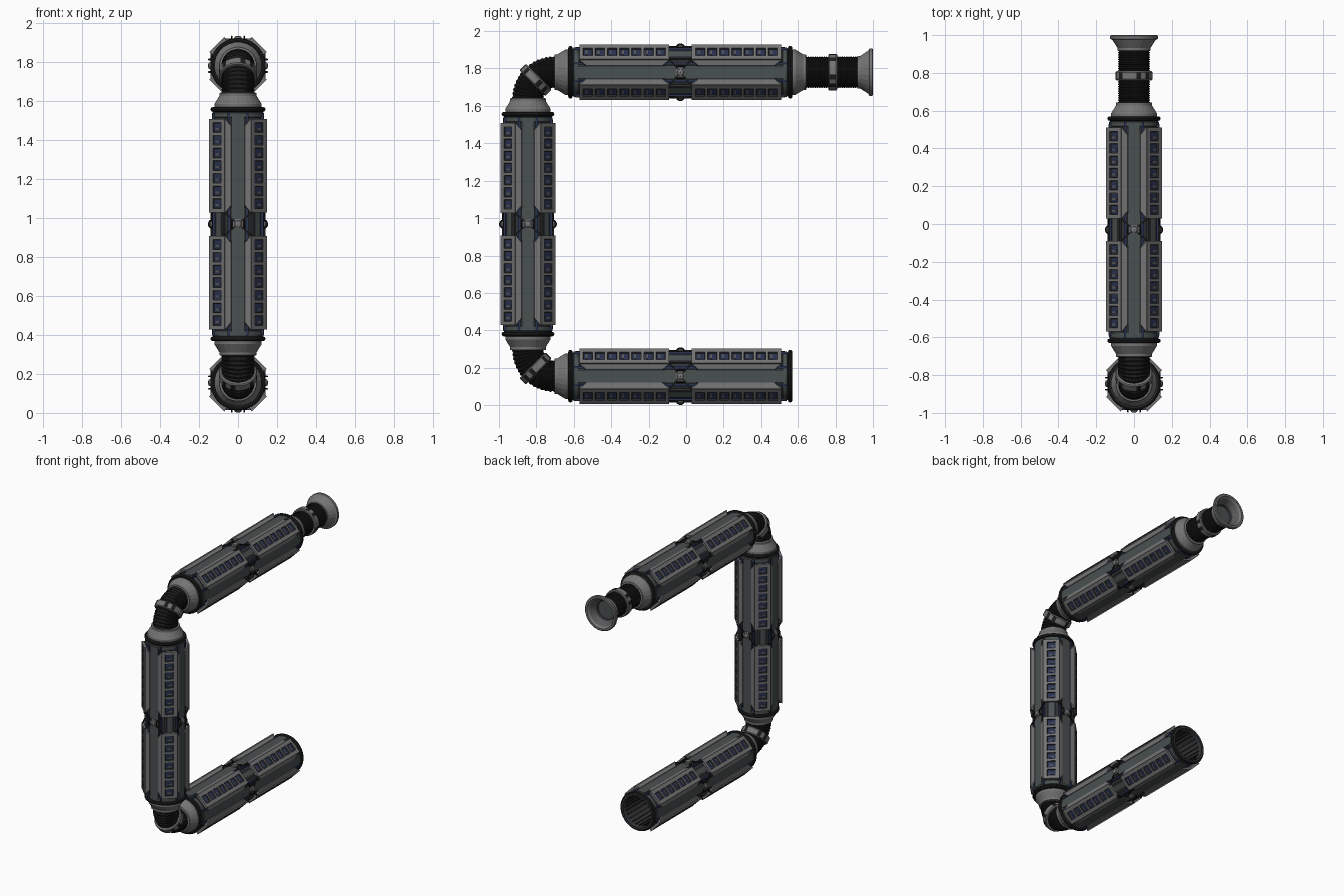
import bpy, bmesh, math
from mathutils import Matrix, Vector

if "Cube" in bpy.data.objects:
    bpy.data.objects.remove(bpy.data.objects["Cube"])

T = lambda x, y, z: Matrix.Translation((x, y, z))
R = lambda deg, ax: Matrix.Rotation(math.radians(deg), 4, ax)


def mat(name, r, g, b):
    m = bpy.data.materials.new(name)
    m.diffuse_color = (r, g, b, 1)
    m.use_nodes = True
    m.node_tree.nodes["Principled BSDF"].inputs["Base Color"].default_value = m.diffuse_color
    return m


GREY, GREEN, BLACK, NAVY, CHAR, STEEL = range(6)
MATS = [mat("panel_grey", .175, .175, .175), mat("green_grey", .068, .08, .079),
        mat("rubber_black", .012, .012, .012), mat("navy_blue", .022, .032, .085),
        mat("charcoal", .03, .032, .035), mat("steel_grey", .10, .10, .105)]


def put(names, bm, places, smooth=True):
    """Turn a bmesh into one shared mesh, placed once per matrix."""
    bmesh.ops.recalc_face_normals(bm, faces=bm.faces)
    for f in bm.faces:
        f.smooth = smooth
    me = bpy.data.meshes.new(names[0])
    bm.to_mesh(me)
    bm.free()
    for m in MATS:
        me.materials.append(m)
    if smooth:
        me.set_sharp_from_angle(angle=math.radians(30))
    for n, p in zip(names, places):
        ob = bpy.data.objects.new(n, me)
        bpy.context.collection.objects.link(ob)
        ob.matrix_world = p


def sweep(bm, stations, sides, mi, closed=False):
    """Skin circles (matrix, radius); returns the faces of each band."""
    rings = [[bm.verts.new(m @ Vector((r * math.cos(2 * math.pi * (k + .5) / sides),
                                       r * math.sin(2 * math.pi * (k + .5) / sides), 0)))
              for k in range(sides)] for m, r in stations]
    if closed:
        rings.append(rings[0])
    bands = []
    for a, b in zip(rings, rings[1:]):
        band = [bm.faces.new((a[k], a[(k + 1) % sides], b[(k + 1) % sides], b[k])) for k in range(sides)]
        for f in band:
            f.material_index = mi
        bands.append(band)
    return bands


def lathe(bm, prof, sides, mi, closed=False, base=Matrix()):
    return sweep(bm, [(base @ T(0, 0, z), r) for r, z in prof], sides, mi, closed)


def box(bm, size, m, mi):
    vs = bmesh.ops.create_cube(bm, size=1, matrix=m @ Matrix.Diagonal((*size, 1)))["verts"]
    for f in {f for v in vs for f in v.link_faces}:
        f.material_index = mi


# Placement of the three long modules (local z is the module axis)
ZB, ZT, YV, YC, ZC, H = .155, 1.78, -.845, -.03, .968, .6
bottom = T(0, YC, ZB) @ R(-90, 'X')
upright = T(0, YV, ZC)
top = T(0, YC, ZT) @ R(-90, 'X')
MODS = [bottom, upright, top]


def names(s):
    return [p + s for p in ("bottom_", "upright_", "top_")]


# Hollow core tube
bm = bmesh.new()
lathe(bm, [(.001, -.6), (.118, -.6), (.128, -.59), (.128, .6), (.116, .6), (.112, .59), (.112, -.58), (.001, -.58)],
      32, CHAR)
for k in range(24):  # ribs inside the open end
    box(bm, (.008, .008, 1.15), R(15 * k, 'Z') @ T(.110, 0, 0), BLACK)
put(names("core_tube"), bm, MODS)

# Rubber end rings and green collars
bm = bmesh.new()
for s in (-1, 1):
    lathe(bm, [(.130 + .012 * math.cos(a * math.pi / 4), s * .588 + .012 * math.sin(a * math.pi / 4))
               for a in range(8)], 32, BLACK, True)
    lathe(bm, [(.125, s * .545), (.133, s * .548), (.133, s * .57), (.125, s * .573)], 32, GREEN)
put(names("end_rings"), bm, MODS)

# Strips on the four flat sides, blue rails and centre blocks
bm = bmesh.new()
for k in range(4):
    q = R(90 * k, 'Z')
    box(bm, (.012, .066, 1.12), q @ T(.128, 0, 0), GREEN)
    for s in (-1, 1):
        box(bm, (.012, .012, 1.14), q @ T(.125, s * .047, 0), NAVY)
        box(bm, (.014, .010, .17), q @ T(.127, s * .036, 0), BLACK)
    d = q @ R(45, 'Z')
    box(bm, (.02, .06, .13), d @ T(.127, 0, 0), CHAR)
    box(bm, (.02, .032, .13), d @ T(.130, 0, 0), GREEN)
put(names("side_strips"), bm, MODS, False)

# Window panels: chamfered plates on the diagonals, seven recessed windows each
SECTION = [(-.0721, .1216), (-.053, .1464), (-.0552, .154), (-.036, .154),
           (.036, .154), (.0552, .154), (.053, .1464), (.0721, .1216)]
ROWS = [-.24] + [-.2275 + .065 * i for i in range(8)] + [.24]
bm = bmesh.new()
for k in range(4):
    for s in (-1, 1):
        m = R(90 * k + 45, 'Z') @ T(0, 0, s * .30)
        grid = [[bm.verts.new(m @ Vector((v, u, t * (.84 if j in (0, 7) else 1))))
                 for j, (u, v) in enumerate(SECTION)] for t in ROWS]
        cells, faces = [], []
        for i in range(len(ROWS) - 1):
            for j in range(7):
                f = bm.faces.new((grid[i][j], grid[i][j + 1], grid[i + 1][j + 1], grid[i + 1][j]))
                f.normal_update()
                if f.normal.dot(m.to_3x3() @ Vector((1, 0, 0))) < 0:
                    f.normal_flip()
                faces.append(f)
                if j == 3 and 1 <= i <= 7:
                    cells.append(f)
        edge = [e for e in {e for f in faces for e in f.edges} if e.is_boundary]
        skirt = bmesh.ops.extrude_edge_only(bm, edges=edge)["geom"]
        for v in skirt:
            if isinstance(v, bmesh.types.BMVert):
                v.co.x *= .88
                v.co.y *= .88
        bmesh.ops.inset_individual(bm, faces=cells, thickness=.010)
        rim = bmesh.ops.inset_individual(bm, faces=cells, thickness=.003, depth=-.008)["faces"]
        for f in rim:
            f.material_index = CHAR
        rim = bmesh.ops.inset_individual(bm, faces=cells, thickness=.005)["faces"]
        for f in rim:
            f.material_index = CHAR
        for f in cells:
            f.material_index = NAVY
        for i in range(7):  # little shelf in each window
            box(bm, (.006, .030, .010), m @ T(.147, .002, -.195 + .065 * i - .007), STEEL)
put(names("window_panels"), bm, MODS, False)

# Hub fittings with cable loops around the middle
bm = bmesh.new()
for k in range(4):
    q = R(90 * k, 'Z')
    lathe(bm, [(.026, .130), (.026, .138), (.019, .142), (.017, .149), (.008, .153), (.001, .153)], 12, GREY,
          base=q @ R(90, 'Y'))
    for s in (-1, 1):
        arc = [(q @ T(.128, s * .032, 0) @ R(-a, 'Y') @ T(.023, 0, 0), .004) for a in range(-90, 91, 20)]
        sweep(bm, arc, 6, BLACK)
        for g in (-1, 1):
            box(bm, (.008, .008, .10), q @ T(.136, s * .035, g * .03) @ R(-s * g * 50, 'X'), BLACK)
put(names("hub_fittings"), bm, MODS)

# Tapered end cones with panel seams
bm = bmesh.new()
b = lathe(bm, [(.112, -.008), (.122, 0), (.122, .016), (.096, .058), (.096, .072), (.078, .076)], 24, GREY)
bmesh.ops.inset_individual(bm, faces=b[2], thickness=.003, depth=-.002)
up, down = T(0, 0, H), R(180, 'X') @ T(0, 0, H)
put(["bottom_cone", "upright_low_cone", "upright_high_cone", "top_rear_cone", "top_front_cone"], bm,
    [bottom @ down, upright @ down, upright @ up, top @ down, top @ up])

# Corrugated elbows
BR = .14


def bend(a, upper):
    y = YV + BR - BR * math.cos(math.radians(a))
    z = BR * math.sin(math.radians(a))
    if upper:
        return T(0, y, ZT - BR + z) @ R(-a, 'X')
    return T(0, y, ZB + BR - z) @ R(a - 180, 'X')


RIB = (.085, .085, .081, .081)
for upper, n in ((True, "upper_elbow"), (False, "lower_elbow")):
    bm = bmesh.new()
    sweep(bm, [(bend(-6 + 1.5 * i, upper), RIB[i % 4]) for i in range(69)], 32, BLACK)
    put([n], bm, [Matrix()])

# Straight corrugated hose at the free end
bm = bmesh.new()
lathe(bm, [(RIB[i % 4], .63 + .003 * i) for i in range(100)], 32, BLACK)
end = T(0, 0, ZT) @ R(-90, 'X')
put(["end_hose"], bm, [end])

# Coupling rings with dark slots
bm = bmesh.new()
b = lathe(bm, [(.078, -.024), (.094, -.024), (.099, -.018), (.099, .018), (.094, .024), (.078, .024)], 24, GREY)
slots = [f for i, f in enumerate(b[2]) if i % 6 in (0, 2)]
bmesh.ops.inset_individual(bm, faces=slots, thickness=.009, depth=-.003)
for f in slots:
    f.material_index = BLACK
put(["upper_elbow_coupling", "lower_elbow_coupling", "end_coupling"], bm,
    [bend(45, True), bend(45, False), end @ T(0, 0, .785)])

# Flared mouth
bm = bmesh.new()
b = lathe(bm, [(.078, .915), (.088, .918), (.088, .932), (.116, .975), (.127, .98), (.127, .996), (.122, 1.0),
               (.108, 1.0), (.098, .985), (.072, .945), (.068, .925), (.001, .925)], 24, GREY)
for band, m in ((b[8], STEEL), (b[9], CHAR), (b[10], GREEN)):
    for f in band:
        f.material_index = m
bmesh.ops.inset_individual(bm, faces=b[2], thickness=.003, depth=-.002)
put(["flared_mouth"], bm, [end])
